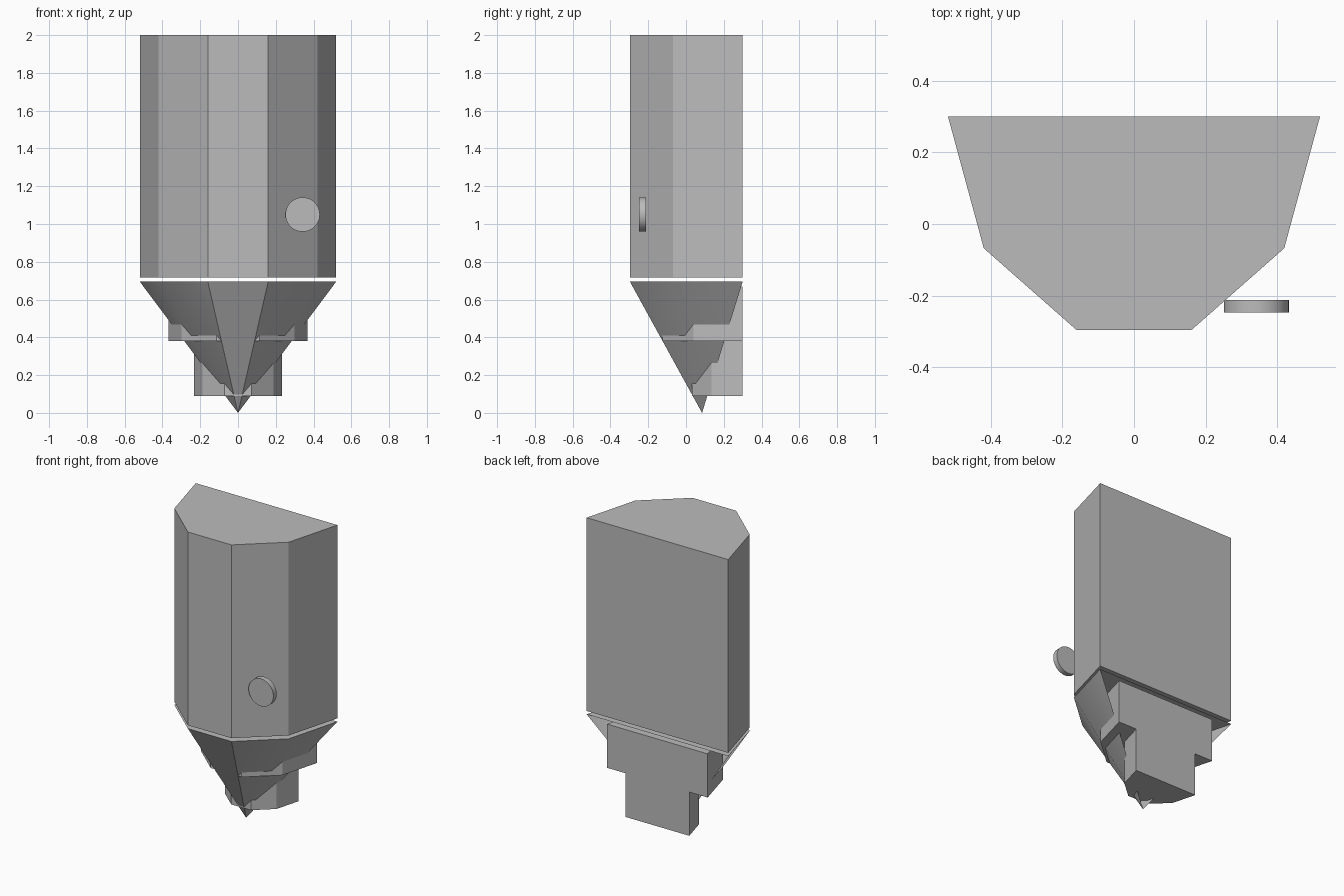
import bpy, bmesh, math
from mathutils import Vector

if "Cube" in bpy.data.objects:
    bpy.data.objects.remove(bpy.data.objects["Cube"])

grey = bpy.data.materials.new("plain_grey")
grey.use_nodes = True
colour = (0.5, 0.5, 0.5, 1)
grey.diffuse_color = colour
grey.node_tree.nodes["Principled BSDF"].inputs["Base Color"].default_value = colour

# Half outline of the housing; the other half is mirrored
BACK = 0.3
half = [(0.52, BACK), (0.42, -0.068), (0.16, -0.297)]
outline = [(-x, y) for x, y in half] + [(x, y) for x, y in reversed(half)]


def add_object(name, bm):
    mesh = bpy.data.meshes.new(name)
    bm.to_mesh(mesh)
    bm.free()
    mesh.materials.append(grey)
    obj = bpy.data.objects.new(name, mesh)
    bpy.context.collection.objects.link(obj)
    return obj


def smooth(obj, degrees):
    bpy.ops.object.select_all(action="DESELECT")
    obj.select_set(True)
    bpy.context.view_layer.objects.active = obj
    bpy.ops.object.shade_smooth_by_angle(angle=math.radians(degrees))


def prism(name, scale, bottom, top):
    """Extrude the outline, scaled towards the middle of its back edge."""
    bm = bmesh.new()
    base = bm.faces.new([bm.verts.new((x * scale, BACK + (y - BACK) * scale, bottom))
                         for x, y in outline])
    side = bmesh.ops.extrude_face_region(bm, geom=[base], use_keep_orig=True)["geom"]
    bmesh.ops.translate(bm, vec=Vector((0, 0, top - bottom)),
                        verts=[v for v in side if isinstance(v, bmesh.types.BMVert)])
    bmesh.ops.recalc_face_normals(bm, faces=bm.faces)
    return add_object(name, bm)


# Tall housing and the two stepped blocks below it
prism("main_body", 1.0, 0.717, 2.0)
prism("upper_step", 0.71, 0.38, 0.67)
prism("lower_step", 0.45, 0.09, 0.38)

# Pointed shell, capped on top and open at the back
bm = bmesh.new()
rim = [bm.verts.new((x, y, 0.695)) for x, y in outline]
tip = bm.verts.new((0, 0.085, 0))
bm.faces.new(reversed(rim) if outline[0][0] > 0 else rim)
for a, b in zip(rim, rim[1:]):
    bm.faces.new((b, a, tip))
smooth(add_object("pointed_shell", bm), 35)

# Round button on the left front
bm = bmesh.new()
bmesh.ops.create_cone(bm, cap_ends=True, segments=48, radius1=0.091, radius2=0.091, depth=0.035)
button = add_object("round_button", bm)
button.location = (0.342, -0.23, 1.05)
button.rotation_euler.x = math.pi / 2
smooth(button, 35)
